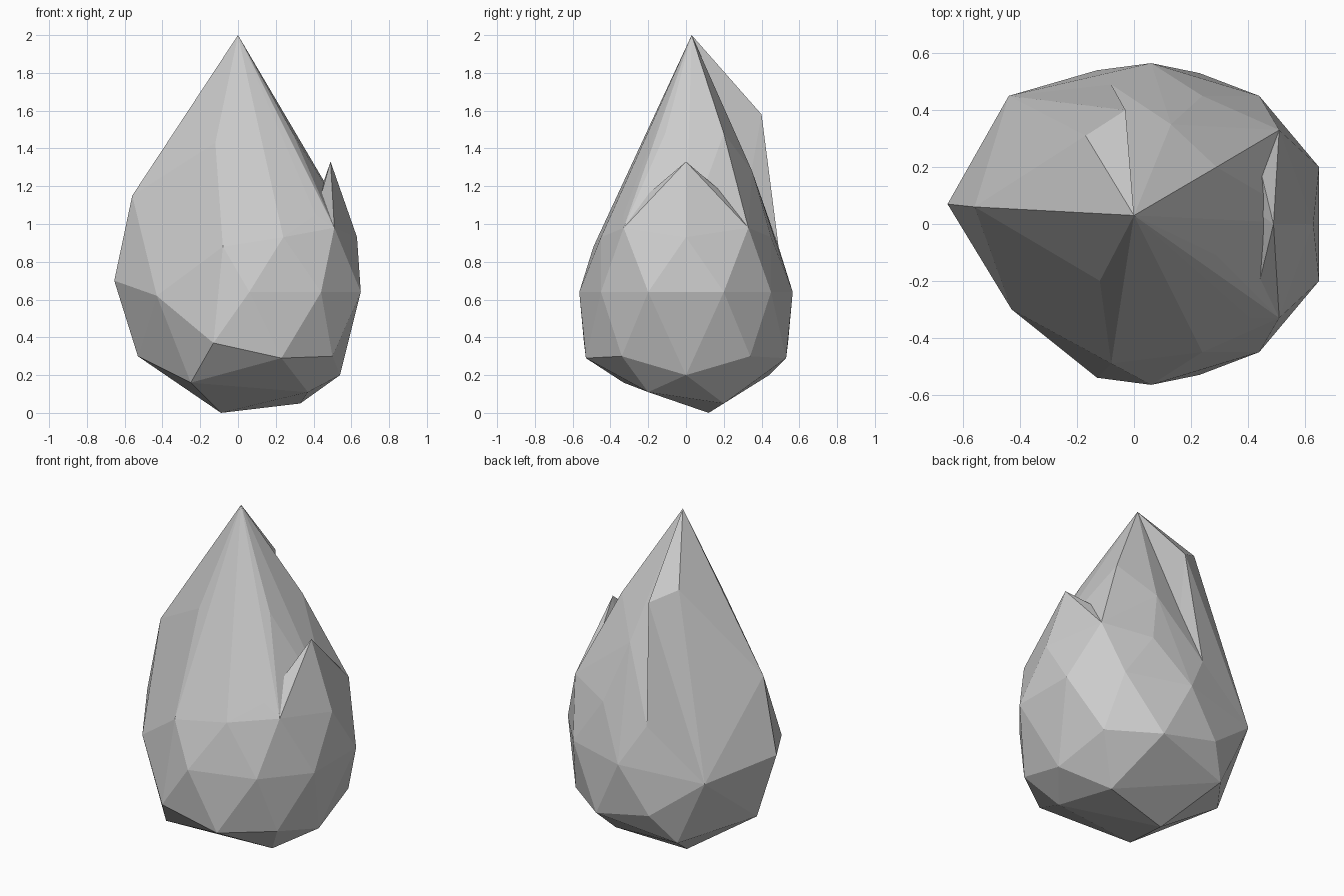
import bpy, bmesh

if "Cube" in bpy.data.objects:
    bpy.data.objects.remove(bpy.data.objects["Cube"])


def both(x, y, z):
    """A point and its mirror image across the y axis."""
    return [(x, -y, z), (x, y, z)]


def faceted(name, points):
    """Flat-faced lump wrapped around a few corner points."""
    bm = bmesh.new()
    for p in dict.fromkeys(points):
        bm.verts.new(p)
    bmesh.ops.convex_hull(bm, input=bm.verts[:])
    loose = [v for v in bm.verts if not v.link_faces]
    bmesh.ops.delete(bm, geom=loose, context='VERTS')
    bmesh.ops.recalc_face_normals(bm, faces=bm.faces[:])
    me = bpy.data.meshes.new(name)
    bm.to_mesh(me)
    bm.free()
    ob = bpy.data.objects.new(name, me)
    bpy.context.collection.objects.link(ob)
    return ob


# Corners shared between the parts
tip = [(0, 0.03, 2.0)]
front_crest = [(-0.12, -0.2, 1.43)]
seam = both(-0.08, 0.49, 0.88) + both(-0.13, 0.54, 0.37)
foot = [(-0.09, 0.12, 0), (-0.25, -0.33, 0.16), (-0.25, 0.44, 0.2)]
left_belly = [(-0.655, 0.07, 0.7), (-0.43, -0.3, 0.62),
              (-0.44, 0.45, 0.61), (-0.53, 0.08, 0.3)]
notch = both(0.41, 0.33, 1.05) + both(0.51, 0.33, 0.98)
notch += [(0.42, 0.05, 1.13), (0.63, 0, 0.93)]

# Main flame: rounded belly rising to the tip
body = faceted("flame_body", tip + front_crest + seam + foot + left_belly + notch
               + both(0.65, 0.2, 0.64) + both(0.44, 0.45, 0.64)
               + both(0.06, 0.565, 0.64) + both(0.23, 0.53, 0.29)
               + both(0.5, 0.34, 0.3) + both(0.24, 0.45, 0.93)
               + [(0.54, 0, 0.2), (0.33, 0.2, 0.05), (0.37, -0.2, 0.11),
                  (0.13, -0.27, 1.28), (0.13, 0.35, 1.28),
                  (0.29, -0.11, 1.48), (0.29, 0.2, 1.48)])

# Left tongue: the wide outer lick with its overhanging back crest
left = faceted("left_tongue", tip + front_crest + seam + foot + left_belly
               + [(-0.17, 0.31, 1.66), (-0.03, 0.4, 1.58), (-0.56, 0.06, 1.15)])

# Right tongue: small spike beside the notch
right = faceted("right_tongue", notch + [(0.49, 0, 1.33)])

# Fuse the tongues into the body
for part in (left, right):
    mod = body.modifiers.new("fuse_" + part.name, 'BOOLEAN')
    mod.operation = 'UNION'
    mod.solver = 'EXACT'
    mod.object = part
    part.hide_render = True
    part.hide_set(True)
bpy.context.view_layer.update()
fused = bpy.data.meshes.new_from_object(
    body.evaluated_get(bpy.context.evaluated_depsgraph_get()))
body.modifiers.clear()
body.data = fused
for part in (left, right):
    bpy.data.objects.remove(part)
